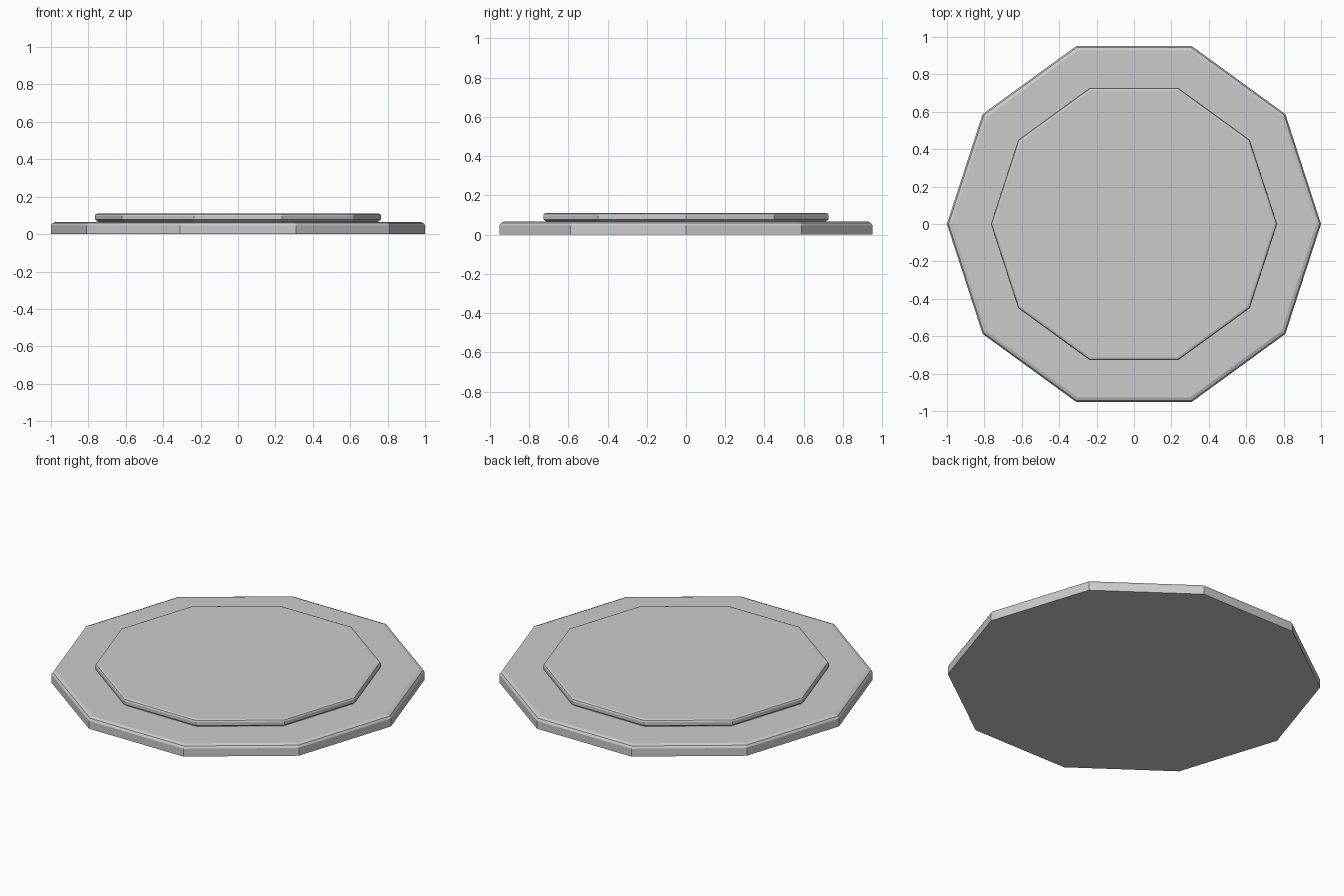
import bpy, bmesh
from math import cos, sin, tau

if "Cube" in bpy.data.objects:
    bpy.data.objects.remove(bpy.data.objects["Cube"])

SIDES = 10


def decagon_slab(name, profile):
    """Stack ten-sided rings from (radius, z) pairs and cap both ends."""
    bm = bmesh.new()
    rings = [[bm.verts.new((r * cos(tau * i / SIDES), r * sin(tau * i / SIDES), z))
              for i in range(SIDES)] for r, z in profile]
    for low, high in zip(rings, rings[1:]):
        for i in range(SIDES):
            j = (i + 1) % SIDES
            bm.faces.new((low[i], low[j], high[j], high[i]))
    bm.faces.new(rings[0][::-1])
    bm.faces.new(rings[-1])
    mesh = bpy.data.meshes.new(name)
    bm.to_mesh(mesh)
    bm.free()
    obj = bpy.data.objects.new(name, mesh)
    bpy.context.collection.objects.link(obj)
    return obj


# Wide base with a softened top rim
decagon_slab("base_plate", [(1.0, 0.0), (1.0, 0.046), (0.992, 0.059), (0.974, 0.066)])

# Smaller raised plate, edges softened above and below
decagon_slab("raised_plate", [(0.75, 0.064), (0.75, 0.068), (0.765, 0.078), (0.765, 0.098),
                              (0.761, 0.106), (0.75, 0.11)])
